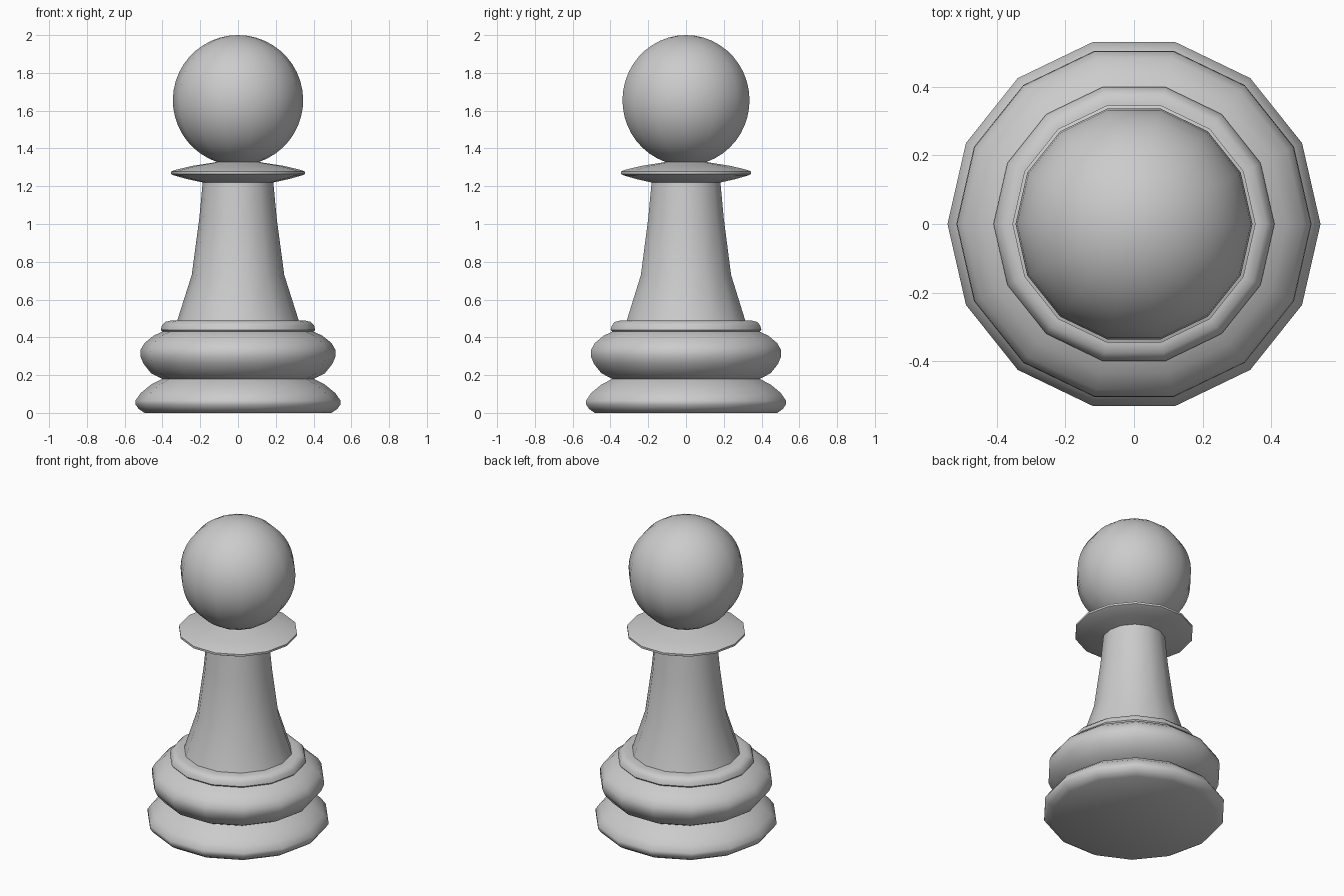
import bpy, bmesh, math

if "Cube" in bpy.data.objects:
    bpy.data.objects.remove(bpy.data.objects["Cube"])

SIDES = 14


def lathe(name, profile, angle=40):
    """Revolve (radius, height) points around z; radius 0 makes a pole."""
    bm = bmesh.new()
    rings = []
    for r, z in profile:
        if r < 1e-5:
            rings.append([bm.verts.new((0, 0, z))] * SIDES)
        else:
            rings.append([bm.verts.new((r * math.cos(math.tau * i / SIDES),
                                        r * math.sin(math.tau * i / SIDES), z))
                          for i in range(SIDES)])
    for low, high in zip(rings, rings[1:]):
        for i in range(SIDES):
            j = (i + 1) % SIDES
            quad = [low[i], low[j], high[j], high[i]]
            bm.faces.new(list(dict.fromkeys(quad)))
    bmesh.ops.recalc_face_normals(bm, faces=bm.faces)
    # Open shells: make sure normals point away from the axis
    if sum(f.normal.dot((f.calc_center_median().x, f.calc_center_median().y, 0))
           * f.calc_area() for f in bm.faces) < 0:
        bmesh.ops.reverse_faces(bm, faces=bm.faces)
    mesh = bpy.data.meshes.new(name)
    bm.to_mesh(mesh)
    bm.free()
    obj = bpy.data.objects.new(name, mesh)
    bpy.context.collection.objects.link(obj)
    bpy.ops.object.select_all(action='DESELECT')
    obj.select_set(True)
    bpy.context.view_layer.objects.active = obj
    bpy.ops.object.shade_smooth_by_angle(angle=math.radians(angle))
    return obj


# Foot: closed underside and lower bulge
lathe("foot", [(0, 0), (0.495, 0), (0.525, 0.02), (0.543, 0.045),
               (0.543, 0.065), (0.515, 0.105), (0.46, 0.15), (0.40, 0.18)])

# Upper bulge of the base
lathe("base_bulge", [(0.40, 0.18), (0.46, 0.21), (0.50, 0.26), (0.517, 0.30),
                     (0.515, 0.335), (0.495, 0.37), (0.445, 0.41),
                     (0.40, 0.43)])

# Small rounded step under the stem
lathe("base_step", [(0.40, 0.43), (0.409, 0.44), (0.402, 0.465),
                    (0.385, 0.482), (0.36, 0.488), (0.322, 0.488)])

# Flared stem
lathe("stem", [(0.322, 0.488), (0.245, 0.73), (0.205, 1.03), (0.187, 1.22)])

# Thin collar
lathe("collar", [(0.187, 1.22), (0.27, 1.238), (0.34, 1.258), (0.354, 1.265),
                 (0.354, 1.278), (0.33, 1.287), (0.24, 1.308), (0.13, 1.325)])

# Ball head
R, ZC, STEPS = 0.345, 1.655, 20
START = math.radians(-71)
head = [(0.13, 1.325)]
for k in range(STEPS + 1):
    a = START + (math.pi / 2 - START) * k / STEPS
    head.append((R * math.cos(a), ZC + R * math.sin(a)))
lathe("head", head)
